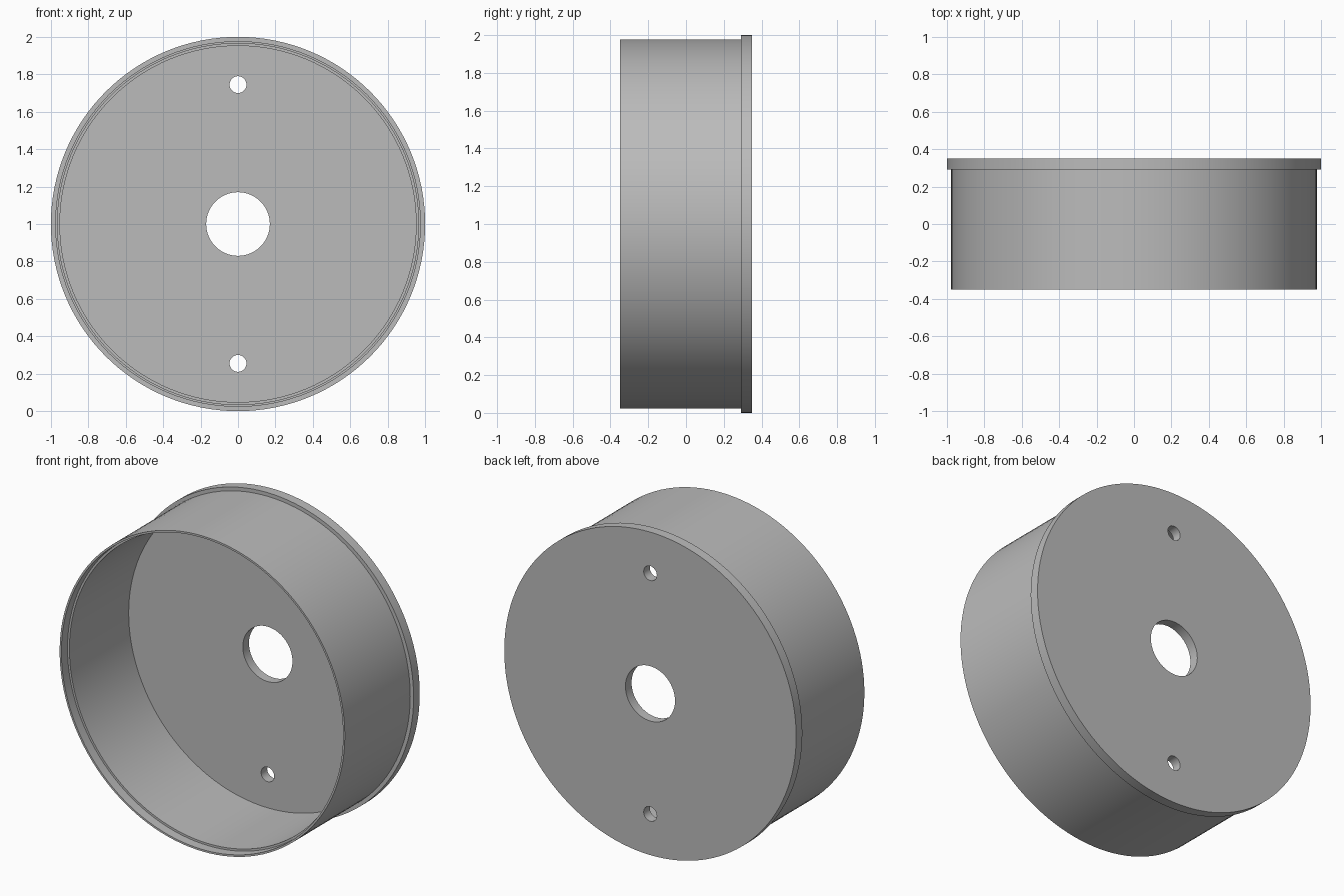
import bpy
import bmesh
import math
from mathutils import Matrix, Vector

if "Cube" in bpy.data.objects:
    bpy.data.objects.remove(bpy.data.objects["Cube"], do_unlink=True)

SEGMENTS = 128
CENTRE = Vector((0, 0, 1))

grey = bpy.data.materials.new("plain grey")
grey.use_nodes = True
colour = (0.5, 0.5, 0.5, 1)
grey.diffuse_color = colour
grey.node_tree.nodes["Principled BSDF"].inputs["Base Color"].default_value = colour


def make_object(name, bm):
    bmesh.ops.recalc_face_normals(bm, faces=bm.faces)
    mesh = bpy.data.meshes.new(name)
    bm.to_mesh(mesh)
    bm.free()
    mesh.materials.append(grey)
    obj = bpy.data.objects.new(name, mesh)
    bpy.context.collection.objects.link(obj)
    return obj


def lathe(name, profile):
    """Spin a (radius, y) profile around the front-to-back axis."""
    bm = bmesh.new()
    verts = [bm.verts.new((r, y, 1)) for r, y in profile]
    edges = [bm.edges.new(pair) for pair in zip(verts, verts[1:])]
    bmesh.ops.spin(bm, geom=verts + edges, cent=CENTRE, axis=(0, 1, 0),
                   angle=math.tau, steps=SEGMENTS, use_merge=True)
    bmesh.ops.remove_doubles(bm, verts=bm.verts, dist=0.0001)
    # cap the two flat discs
    bmesh.ops.holes_fill(bm, edges=[e for e in bm.edges if e.is_boundary], sides=0)
    return make_object(name, bm)


def drill(target, radius, z, sides):
    """Cut a round hole through the back plate."""
    bm = bmesh.new()
    place = Matrix.Translation((0, 0.3, z)) @ Matrix.Rotation(math.pi / 2, 4, "X")
    bmesh.ops.create_cone(bm, cap_ends=True, segments=sides, radius1=radius,
                          radius2=radius, depth=0.4, matrix=place)
    cutter = make_object("hole_cutter", bm)
    cutter.hide_render = True
    mod = target.modifiers.new("hole", "BOOLEAN")
    mod.operation = "DIFFERENCE"
    mod.solver = "EXACT"
    mod.object = cutter
    bpy.ops.object.modifier_apply(modifier=mod.name)
    bpy.data.objects.remove(cutter, do_unlink=True)


# Open cup: floor, inner wall, rebated rim, outer wall, back flange
cup = lathe("round_cup", [
    (0.952, 0.29), (0.952, -0.29), (0.965, -0.29), (0.965, -0.35),
    (0.977, -0.35), (0.977, 0.29), (1.0, 0.29), (1.0, 0.35)])
bpy.ops.object.select_all(action="DESELECT")
cup.select_set(True)
bpy.context.view_layer.objects.active = cup

# Central opening and two screw holes
drill(cup, 0.17, 1, 64)
for side in (-1, 1):
    drill(cup, 0.045, 1 + side * 0.745, 32)

bpy.ops.object.shade_smooth_by_angle(angle=math.radians(30))
